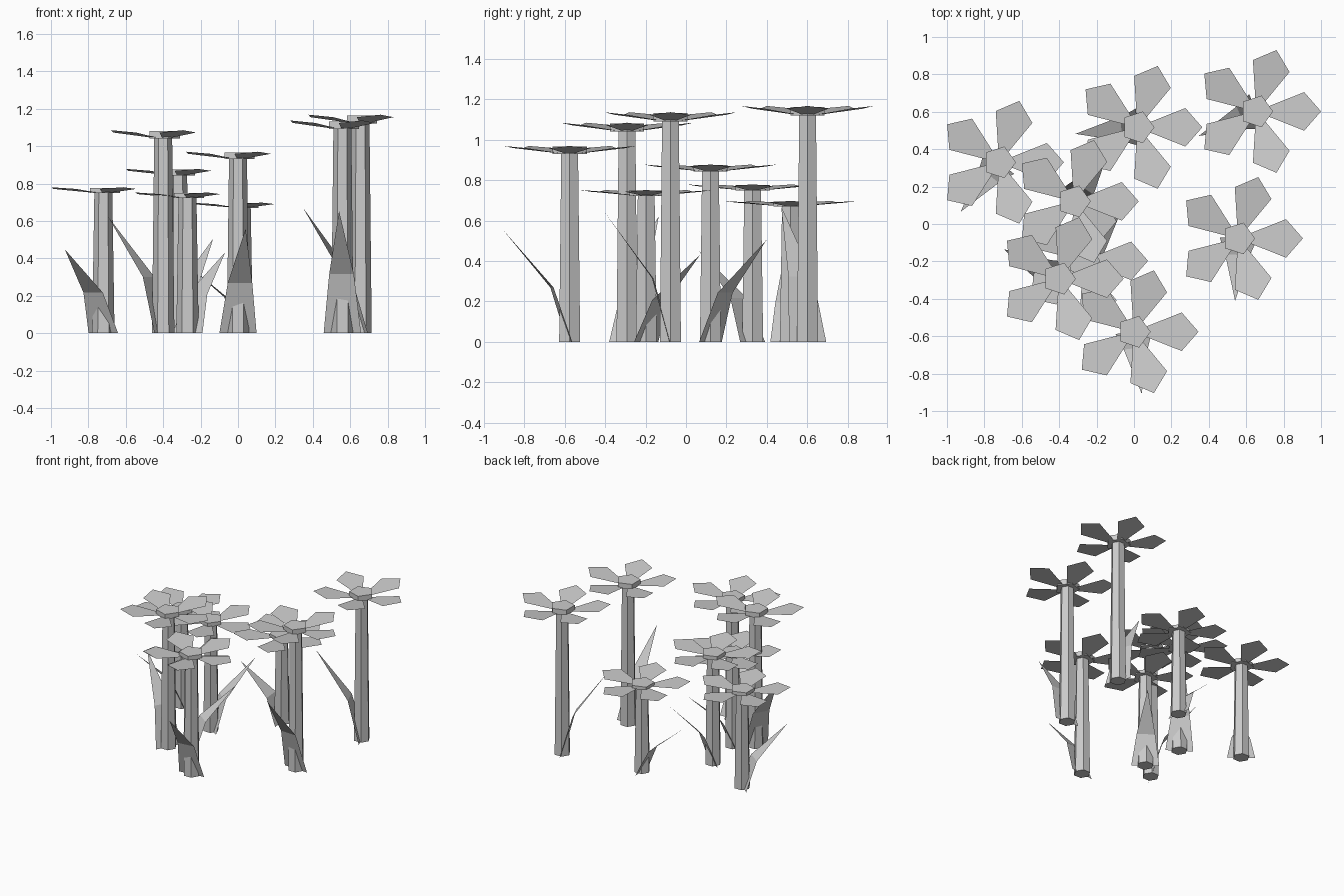
import bpy, bmesh, math
from mathutils import Matrix, Vector

if "Cube" in bpy.data.objects:
    bpy.data.objects.remove(bpy.data.objects["Cube"])

# One neutral grey for the whole flower patch
grey = bpy.data.materials.new("plain grey")
grey.diffuse_color = (0.6, 0.6, 0.6, 1)
grey.use_nodes = True
grey.node_tree.nodes["Principled BSDF"].inputs["Base Color"].default_value = grey.diffuse_color


def make_object(name, bm, loc, height):
    # parts are modelled at height 1, then stretched in z per flower
    bmesh.ops.scale(bm, vec=(1, 1, height), verts=bm.verts)
    mesh = bpy.data.meshes.new(name)
    bm.to_mesh(mesh)
    bm.free()
    mesh.materials.append(grey)
    ob = bpy.data.objects.new(name, mesh)
    ob.location = (loc[0], loc[1], 0)
    bpy.context.collection.objects.link(ob)


def prism(sides, r0, r1, z0, z1):
    bm = bmesh.new()
    rings = []
    for r, z in ((r0, z0), (r1, z1)):
        rings.append([bm.verts.new((r * math.cos(math.tau * i / sides),
                                    r * math.sin(math.tau * i / sides), z))
                      for i in range(sides)])
    low, top = rings
    for i in range(sides):
        j = (i + 1) % sides
        bm.faces.new((low[i], low[j], top[j], top[i]))
    bm.faces.new(low[::-1])
    bm.faces.new(top)
    return bm


def petals():
    # five flat pointed petals, tilted slightly upward
    bm = bmesh.new()
    outline = [(0.05, -0.022), (0.255, -0.103), (0.345, 0), (0.255, 0.103), (0.05, 0.022)]
    for k in range(5):
        rot = Matrix.Rotation(math.tau * k / 5, 3, 'Z')
        bm.faces.new([bm.verts.new(rot @ Vector((x, y, 1 - 0.128 * (0.345 - x))))
                      for x, y in outline])
    return bm


def leaf(angle):
    # blade growing out of the stem: wide base, bend, pointed tip
    bm = bmesh.new()
    rot = Matrix.Rotation(math.radians(angle), 3, 'Z')
    p = [bm.verts.new(rot @ Vector(c)) for c in
         ((0, -0.1, 0), (0, 0.1, 0), (0.088, 0.066, 0.277), (0.088, -0.066, 0.277),
          (0.335, 0, 0.575))]
    bm.faces.new((p[0], p[3], p[2], p[1]))
    bm.faces.new((p[3], p[4], p[2]))
    bmesh.ops.reverse_faces(bm, faces=[f for f in bm.faces if f.normal.z < 0])
    return bm


# x, y, height, leaf direction in degrees
flowers = [(-0.72, 0.33, 0.78, 232), (0.02, 0.517, 0.698, 186),
           (0.655, 0.602, 1.168, 203), (0.558, -0.077, 1.137, 267),
           (-0.32, 0.121, 0.878, 56), (-0.4, -0.292, 1.085, 152),
           (-0.27, -0.197, 0.752, 53), (0.0, -0.576, 0.97, 277)]

for x, y, h, a in flowers:
    make_object("stem", prism(6, 0.06, 0.048, 0, 0.965), (x, y), h)
    make_object("flower_centre", prism(5, 0.089, 0.089, 0.96, 0.996), (x, y), h)
    make_object("petals", petals(), (x, y), h)
    make_object("leaf", leaf(a), (x, y), h)
